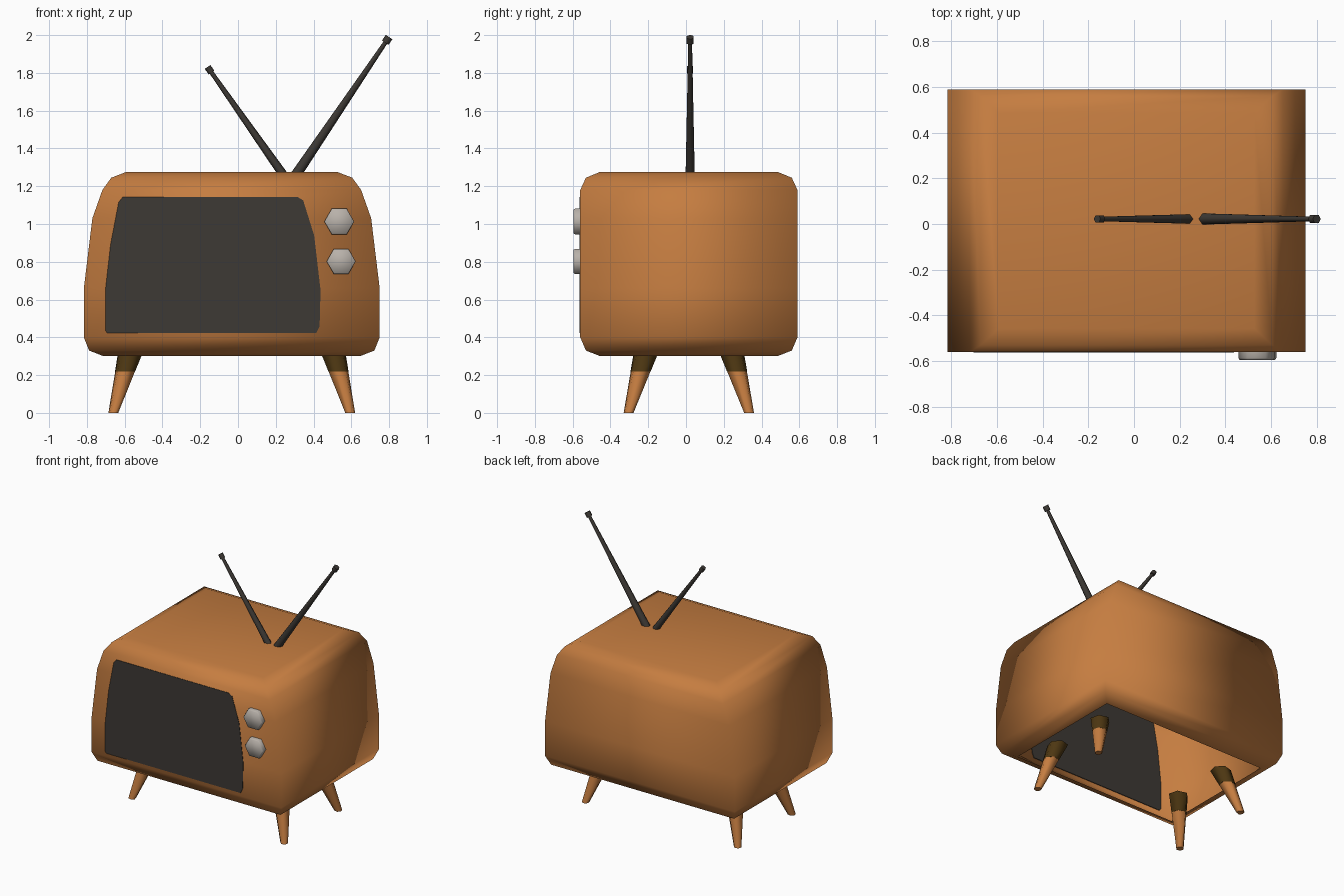
import bpy, bmesh, math
from mathutils import Vector

if "Cube" in bpy.data.objects:
    bpy.data.objects.remove(bpy.data.objects["Cube"])


def material(name, rgb):
    m = bpy.data.materials.new(name)
    m.diffuse_color = (*rgb, 1)
    m.use_nodes = True
    m.node_tree.nodes["Principled BSDF"].inputs["Base Color"].default_value = m.diffuse_color
    return m


WOOD = material("orange_wood", (0.56, 0.205, 0.052))
DARK = material("charcoal", (0.047, 0.041, 0.035))
METAL = material("light_grey", (0.48, 0.44, 0.40))
BROWN = material("dark_brown", (0.075, 0.038, 0.006))

CX, CY = -0.033, 0.015   # centre of the cabinet


def loft(name, rings, mat, cap_start=True, cap_end=True, sharp=65):
    """Skin a list of rings; edges steeper than `sharp` degrees stay hard."""
    bm = bmesh.new()
    vs = [[bm.verts.new(p) for p in ring] for ring in rings]
    n = len(rings[0])
    for a, b in zip(vs, vs[1:]):
        for i in range(n):
            j = (i + 1) % n
            bm.faces.new((a[i], a[j], b[j], b[i]))
    if cap_start:
        bm.faces.new(vs[0][::-1])
    if cap_end:
        bm.faces.new(vs[-1])
    bmesh.ops.recalc_face_normals(bm, faces=bm.faces)
    for f in bm.faces:
        f.smooth = True
    for e in bm.edges:
        if len(e.link_faces) == 2 and e.calc_face_angle(0) > math.radians(sharp):
            e.smooth = False
    me = bpy.data.meshes.new(name)
    bm.to_mesh(me)
    bm.free()
    me.materials.append(mat)
    ob = bpy.data.objects.new(name, me)
    bpy.context.collection.objects.link(ob)
    return ob


def ring(centre, r, normal, phase=0.0, n=6):
    """Regular polygon around a centre, facing along normal."""
    w = Vector(normal).normalized()
    u = Vector((0, 1, 0)).cross(w) if abs(w.y) < 0.9 else Vector((1, 0, 0))
    u.normalize()
    v = w.cross(u)
    angles = [phase + 2 * math.pi * i / n for i in range(n)]
    return [Vector(centre) + r * (math.cos(a) * u + math.sin(a) * v) for a in angles]


# Cabinet: rectangles stacked by height (z, half width, half depth), open below
profile = [(0.30, 0.678, 0.468), (0.33, 0.755, 0.545), (0.40, 0.783, 0.575),
           (0.66, 0.783, 0.575), (1.03, 0.738, 0.575), (1.18, 0.685, 0.575),
           (1.245, 0.638, 0.545), (1.275, 0.56, 0.472)]
loft("cabinet",
     [[(CX + sx * w, CY + sy * d, z) for sx, sy in ((-1, -1), (1, -1), (1, 1), (-1, 1))]
      for z, w, d in profile], WOOD, cap_start=False, sharp=179)

# Screen: thin plate set through the front wall
outline = [(-0.692, 0.423), (0.415, 0.423), (0.432, 0.46), (0.437, 0.65), (0.403, 0.94),
           (0.345, 1.125), (0.315, 1.143), (-0.61, 1.143), (-0.632, 1.115),
           (-0.675, 0.89), (-0.702, 0.65), (-0.702, 0.435)]
loft("screen", [[(x, y, z) for x, z in outline] for y in (-0.563, -0.555)], DARK)

# Control knobs
for name, x, z, r in (("upper_knob", 0.536, 1.013, 0.079), ("lower_knob", 0.546, 0.802, 0.077)):
    loft(name, [ring((x, y, z), r * k, (0, -1, 0))
                for y, k in ((-0.55, 1), (-0.587, 1), (-0.595, 0.93))], METAL)

# Splayed legs, each with a dark collar under the cabinet
for sx, sy, place in ((-1, -1, "front_left"), (1, -1, "front_right"),
                      (-1, 1, "back_left"), (1, 1, "back_right")):
    def leg_ring(z, grow=1.0):
        t = z / 0.30
        centre = (CX + sx * (0.627 - 0.085 * t), CY + sy * (0.319 - 0.087 * t), z)
        return ring(centre, (0.027 + 0.037 * t) * grow, (0, 0, 1), math.atan2(sy, sx))
    loft(place + "_leg", [leg_ring(0), leg_ring(0.22)], WOOD)
    loft(place + "_leg_collar", [leg_ring(0.22, 1.02), leg_ring(0.335, 1.02)], BROWN)

# Rabbit-ear antennas with small end caps
for name, base, tip, r in (("left_antenna", (0.247, 0.022, 1.25), (-0.153, 0.022, 1.82), 0.024),
                           ("right_antenna", (0.300, 0.022, 1.25), (0.792, 0.022, 1.978), 0.028)):
    base, tip = Vector(base), Vector(tip)
    d = (tip - base).normalized()
    loft(name, [ring(base, r, d), ring(tip, 0.011, d)], DARK)
    cap = 0.018 if name == "left_antenna" else 0.021
    loft(name + "_cap", [ring(tip - d * 0.022, cap, d), ring(tip + d * 0.014, cap, d)], DARK)
